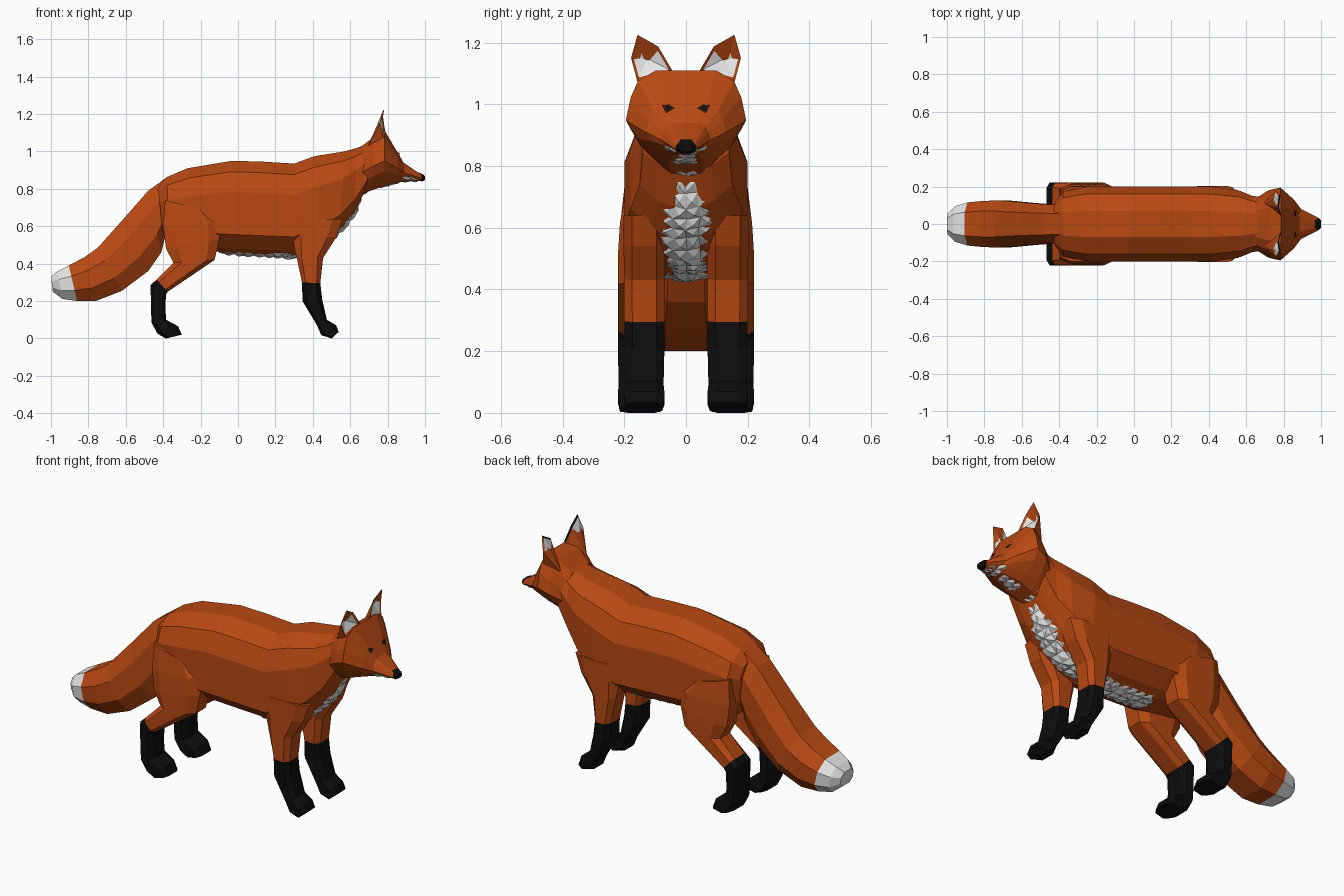
import bpy, bmesh, random
from mathutils import Vector
from mathutils.bvhtree import BVHTree

random.seed(4)


def material(name, rgb):
    m = bpy.data.materials.new(name)
    m.diffuse_color = (*rgb, 1)
    return m


ORANGE = material("orange fur", (0.48, 0.066, 0.006))
WHITE = material("white fur", (0.78, 0.78, 0.78))
BLACK = material("black", (0.004, 0.004, 0.004))
BROWN = material("dark eye", (0.03, 0.009, 0.004))


def build(name, verts, faces, mats, rule=None, closed=True):
    bm = bmesh.new()
    vs = [bm.verts.new(v) for v in verts]
    for i, f in enumerate(faces):
        face = bm.faces.new([vs[j] for j in f])
        face.material_index = rule(i) if rule else 0
    if closed:
        bmesh.ops.recalc_face_normals(bm, faces=bm.faces)
    me = bpy.data.meshes.new(name)
    bm.to_mesh(me)
    bm.free()
    for m in mats:
        me.materials.append(m)
    ob = bpy.data.objects.new(name, me)
    bpy.context.collection.objects.link(ob)
    return ob


def loft(name, sections, shape, mats, split=99, yc=0.0):
    """section = (ax, az, bx, bz, half width[, y centre]); shape = (t from a to b, width share)"""
    ring = shape + [(t, -w) for t, w in reversed(shape) if w > 0]
    n, verts, faces, tags = len(ring), [], [], []
    for s in sections:
        ax, az, bx, bz, hw = s[:5]
        for t, w in ring:
            verts.append((ax + (bx - ax) * t, yc + hw * w, az + (bz - az) * t))
    for i in range(len(sections) - 1):
        for j in range(n):
            k = (j + 1) % n
            faces.append((i * n + j, i * n + k, i * n + n + k, i * n + n + j))
            tags.append(int(i >= split))
    last = (len(sections) - 1) * n
    faces += [tuple(range(n)), tuple(range(last, last + n))]
    tags += [0, int(split < 99)]
    return build(name, verts, faces, mats, lambda i: tags[i])


# Body, from rump to neck
loft("body", [
    (-0.43, 0.82, -0.40, 0.55, 0.12), (-0.38, 0.863, -0.37, 0.50, 0.175),
    (-0.27, 0.91, -0.20, 0.48, 0.20), (-0.03, 0.95, -0.08, 0.46, 0.20),
    (0.14, 0.945, 0.14, 0.45, 0.20), (0.30, 0.935, 0.30, 0.445, 0.20),
    (0.41, 0.975, 0.44, 0.49, 0.20), (0.57, 1.00, 0.54, 0.575, 0.18),
    (0.64, 1.02, 0.62, 0.67, 0.15), (0.73, 1.06, 0.68, 0.79, 0.14)],
    [(0, 0), (0, 0.35), (0.12, 0.8), (0.34, 1), (0.8, 1), (0.95, 0.6), (1, 0.35)], [ORANGE])

# Head with muzzle
head = loft("head", [
    (0.65, 1.02, 0.66, 0.77, 0.14), (0.73, 1.08, 0.71, 0.79, 0.18),
    (0.785, 1.11, 0.78, 0.815, 0.195), (0.85, 1.00, 0.86, 0.835, 0.13),
    (0.885, 0.94, 0.90, 0.84, 0.08), (0.985, 0.872, 0.98, 0.842, 0.036)],
    [(0, 0), (0, 0.5), (0.12, 0.8), (0.3, 0.92), (0.55, 1), (0.74, 0.82), (0.92, 0.5), (1, 0.3)],
    [ORANGE])

# Nose
OCT = [(0, 0.55), (0.3, 1), (0.7, 1), (1, 0.55)]
loft("nose", [(0.968, 0.886, 0.972, 0.842, 0.03), (0.988, 0.878, 0.985, 0.84, 0.032),
              (1.0, 0.868, 1.0, 0.848, 0.02)], OCT, [BLACK])

# Tail with white tip
loft("tail", [
    (-0.38, 0.862, -0.375, 0.60, 0.10), (-0.48, 0.79, -0.41, 0.46, 0.105),
    (-0.62, 0.63, -0.48, 0.36, 0.112), (-0.75, 0.485, -0.62, 0.255, 0.125),
    (-0.82, 0.435, -0.76, 0.20, 0.124), (-0.905, 0.39, -0.86, 0.20, 0.115),
    (-0.965, 0.36, -0.94, 0.212, 0.095), (-1.0, 0.33, -0.99, 0.25, 0.055)],
    OCT, [ORANGE, WHITE], split=5)

# Legs with black stockings
bvh_mesh = bmesh.new()
bvh_mesh.from_mesh(head.data)
bvh = BVHTree.FromBMesh(bvh_mesh)
LEG = [(0, 0.6), (0.2, 1), (0.8, 1), (1, 0.6)]
for side, tag in ((1, "left"), (-1, "right")):
    loft(f"{tag} front_leg", [
        (0.28, 0.64, 0.56, 0.64, 0.067), (0.29, 0.54, 0.525, 0.54, 0.067),
        (0.31, 0.45, 0.455, 0.43, 0.066), (0.342, 0.30, 0.44, 0.295, 0.065),
        (0.345, 0.20, 0.45, 0.21, 0.065), (0.42, 0.075, 0.475, 0.10, 0.062),
        (0.445, 0.018, 0.525, 0.07, 0.066), (0.50, 0.0, 0.538, 0.035, 0.058)],
        LEG, [ORANGE, BLACK], split=3, yc=0.135 * side)
    loft(f"{tag} hind_leg", [
        (-0.39, 0.74, -0.16, 0.68, 0.052), (-0.40, 0.60, -0.10, 0.62, 0.066),
        (-0.385, 0.48, -0.10, 0.53, 0.072), (-0.345, 0.405, -0.125, 0.42, 0.073),
        (-0.435, 0.315, -0.375, 0.25, 0.072), (-0.468, 0.285, -0.385, 0.235, 0.073),
        (-0.465, 0.18, -0.388, 0.17, 0.072), (-0.463, 0.085, -0.385, 0.10, 0.07),
        (-0.43, 0.025, -0.32, 0.065, 0.073), (-0.385, 0.0, -0.30, 0.02, 0.066)],
        LEG, [ORANGE, BLACK], split=4, yc=0.148 * side)

    # Ear: orange shell, white hollow, black inner rim
    rim = [Vector(p) for p in ((0.782, 0.157, 1.225), (0.775, 0.09, 1.187), (0.787, 0.042, 1.105),
                               (0.775, 0.158, 1.075), (0.76, 0.178, 1.15))]
    mid = sum(rim, Vector()) / 5
    inner = [mid + (p - mid) * 0.84 + Vector((-0.008, 0, 0)) for p in rim]
    verts = [Vector((p.x, p.y * side, p.z))
             for p in rim + inner + [mid + Vector((-0.03, 0, 0)), Vector((0.685, 0.11, 1.01))]]
    faces, tags = [], []
    for i in range(5):
        j = (i + 1) % 5
        faces += [(i, j, j + 5, i + 5), (i + 5, j + 5, 10), (i, j, 11)]
        tags += [2 if i < 2 else 0, 1, 0]
    build(f"{tag} ear", verts, faces, [ORANGE, WHITE, BLACK], lambda i: tags[i])

    # Eye plate laid on the face
    for part, mat, k, lift in (("eye", BROWN, 1.0, 0.004), ("pupil", BLACK, 0.55, 0.006)):
        pts = []
        for y, z in ((0.036, 0.985), (0.055, 0.997), (0.078, 0.995), (0.064, 0.969)):
            y, z = 0.058 + (y - 0.058) * k, 0.986 + (z - 0.986) * k
            hit = bvh.ray_cast(Vector((1.5, y * side, z)), Vector((-1, 0, 0)))[0]
            pts.append(hit + Vector((lift, 0, lift * 0.5)))
        c = sum(pts, Vector()) / 4
        fan = [(i, (i + 1) % 4, 4) if side < 0 else ((i + 1) % 4, i, 4) for i in range(4)]
        build(f"{tag} {part}", pts + [c], fan, [mat], closed=False)
bvh_mesh.free()

# Tufted white fur under belly, chest and jaw: path of (x, z, half width, edge rise)
path = [(-0.12, 0.475, 0.07, 0.02), (-0.08, 0.445, 0.085, 0.025), (0.14, 0.435, 0.085, 0.025),
        (0.28, 0.425, 0.085, 0.025), (0.34, 0.445, 0.085, 0.025), (0.46, 0.485, 0.085, 0.03),
        (0.55, 0.56, 0.085, 0.03), (0.63, 0.66, 0.085, 0.03), (0.665, 0.76, 0.085, 0.03),
        (0.71, 0.795, 0.09, 0.035), (0.79, 0.81, 0.105, 0.05), (0.87, 0.835, 0.085, 0.03),
        (0.975, 0.842, 0.025, 0.01)]
rows = []
for a, b in zip(path, path[1:]):
    a, b = Vector(a), Vector(b)
    steps = max(1, round((b - a).length / 0.05))
    rows += [a.lerp(b, s / steps) for s in range(steps)]
rows.append(Vector(path[-1]))
COLS = 4
bm = bmesh.new()
grid = []
for i, r in enumerate(rows):
    d = rows[min(i + 1, len(rows) - 1)] - rows[max(i - 1, 0)]
    inward = Vector((-d[1], 0, d[0])).normalized()
    row = []
    for c in range(COLS + 1):
        u = c / COLS * 2 - 1
        p = Vector((r[0], u * r[2], r[1])) + inward * (r[3] * u * u + 0.004)
        jit = Vector([random.uniform(-0.006, 0.006) for _ in range(3)])
        row.append(bm.verts.new(p + jit * min(1, r[2] / 0.085)))
    # tucked edges
    row = [bm.verts.new(row[0].co + inward * 0.03 + Vector((0, 0.02, 0)))] + row
    row.append(bm.verts.new(row[-1].co + inward * 0.03 + Vector((0, -0.02, 0))))
    grid.append(row)
tufts = []
for r0, r1 in zip(grid, grid[1:]):
    for j in range(len(r0) - 1):
        f = bm.faces.new((r0[j], r0[j + 1], r1[j + 1], r1[j]))
        f.normal_update()
        if 0 < j < len(r0) - 2:
            tufts.append(f)
bmesh.ops.recalc_face_normals(bm, faces=bm.faces)
if sum(f.normal.z * f.calc_area() for f in tufts) > 0:
    bmesh.ops.reverse_faces(bm, faces=bm.faces)
bmesh.ops.poke(bm, faces=tufts, offset=0.01)
me = bpy.data.meshes.new("belly_fur")
bm.to_mesh(me)
bm.free()
me.materials.append(WHITE)
bpy.context.collection.objects.link(bpy.data.objects.new("belly_fur", me))
